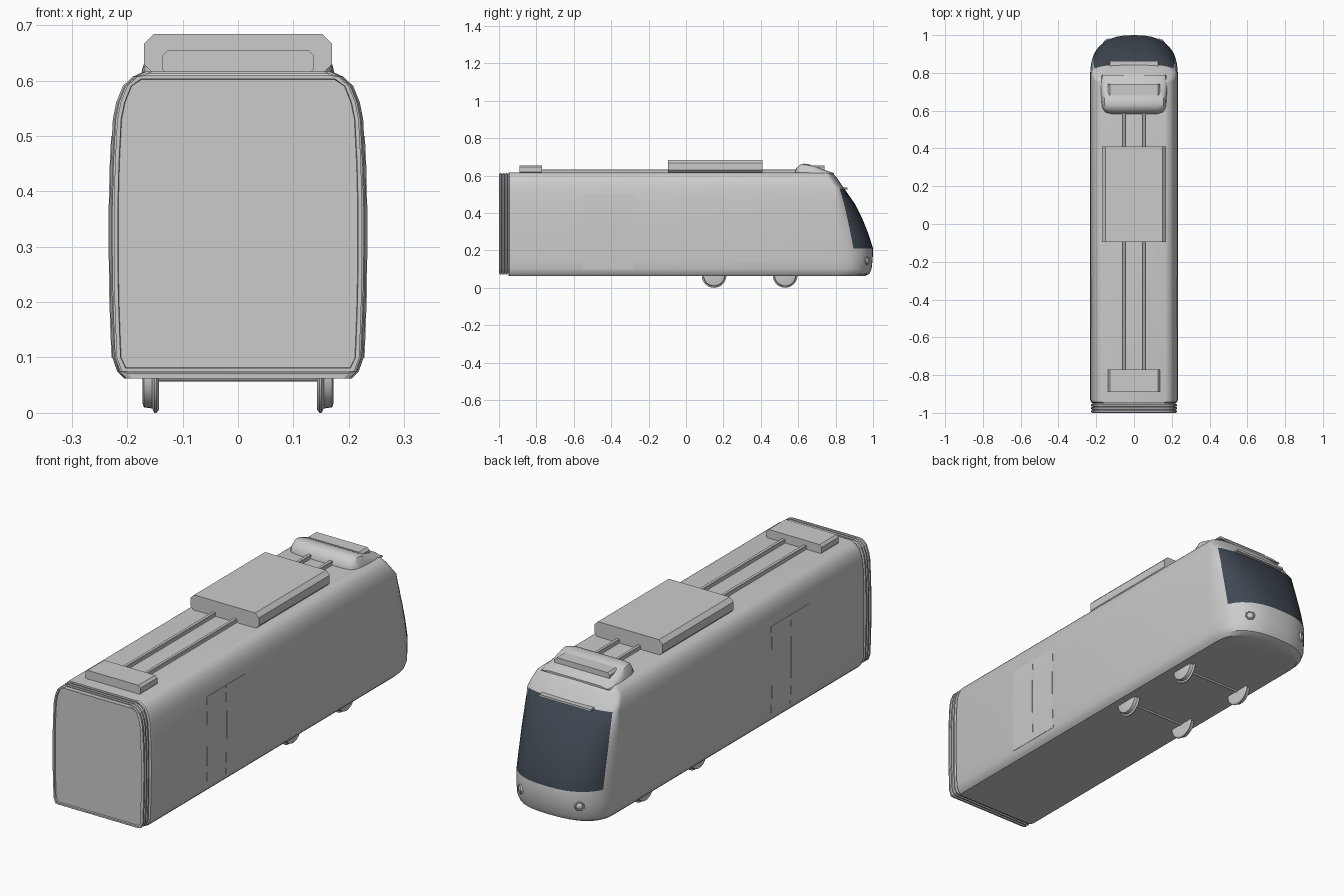
import bpy, bmesh, math
from mathutils import Vector, Matrix

cube = bpy.data.objects.get("Cube")
if cube:
    bpy.data.objects.remove(cube, do_unlink=True)


def material(name, rgb):
    m = bpy.data.materials.new(name)
    m.use_nodes = True
    m.diffuse_color = (*rgb, 1)
    m.node_tree.nodes["Principled BSDF"].inputs["Base Color"].default_value = (*rgb, 1)
    return m


GREY = material("light grey", (0.6, 0.6, 0.6))
GLASS = material("dark glass", (0.05, 0.065, 0.085))


def finish(name, bm, mats=(GREY,), smooth=True):
    bmesh.ops.recalc_face_normals(bm, faces=bm.faces[:])
    mesh = bpy.data.meshes.new(name)
    bm.to_mesh(mesh)
    bm.free()
    ob = bpy.data.objects.new(name, mesh)
    bpy.context.collection.objects.link(ob)
    for m in mats:
        mesh.materials.append(m)
    if smooth:
        bpy.ops.object.select_all(action="DESELECT")
        ob.select_set(True)
        bpy.context.view_layer.objects.active = ob
        bpy.ops.object.shade_smooth_by_angle(angle=math.radians(32))
    return ob


def loft(bm, rings, caps=True):
    rows = [[bm.verts.new(p) for p in ring] for ring in rings]
    n = len(rows[0])
    for a, b in zip(rows, rows[1:]):
        for i in range(n):
            j = (i + 1) % n
            bm.faces.new((a[i], a[j], b[j], b[i]))
    if caps:
        bm.faces.new(rows[0])
        bm.faces.new(rows[-1])


def chamfer_box(name, x, y0, y1, z0, z1, cut):
    # Extruded outline with cut corners
    outline = [(-x + cut, z0), (x - cut, z0), (x, z0 + cut), (x, z1 - cut),
               (x - cut, z1), (-x + cut, z1), (-x, z1 - cut), (-x, z0 + cut)]
    bm = bmesh.new()
    loft(bm, [[(px, y, pz) for px, pz in outline] for y in (y0, y1)])
    return finish(name, bm, smooth=False)


# Body levels: height, half width, nose tip, windscreen side edge
LEVELS = [(.062, .205, .955, .88), (.075, .218, .98, .895), (.10, .227, .992, .9),
          (.15, .229, .998, .9), (.21, .231, 1.0, .895), (.29, .232, .975, .88),
          (.37, .232, .943, .863), (.45, .230, .902, .845), (.53, .226, .846, .822),
          (.56, .220, .825, .80), (.59, .208, .805, .78), (.607, .19, .79, .77),
          (.616, .17, .78, .76)]
POWER = 2.5
STEPS = [0, .12, .25, .38, .5, .62, .74, .84, .91, .96, .99]


def nose_point(w, tip, edge, k):
    start = 2 * edge - tip
    return w * (1 - k ** POWER) ** (1 / POWER), start + k * (tip - start)


def body_ring(z, w, tip, edge):
    half = [(w - .014, -.948), (w - .004, -.943), (w, -.93)]
    half += [nose_point(w, tip, edge, k) for k in STEPS]
    pts = half + [(0, tip)] + [(-x, y) for x, y in reversed(half)]
    return [(x, y, z) for x, y in pts]


bm = bmesh.new()
loft(bm, [body_ring(*lv) for lv in LEVELS])
for f in bm.faces:
    zs = [v.co.z for v in f.verts]
    # Windscreen wraps the nose beyond its side edge
    if min(zs) > .2 and max(zs) < .535:
        edge = {lv[0]: lv[3] for lv in LEVELS}
        if all(v.co.y > min(edge.items(), key=lambda e: abs(e[0] - v.co.z))[1] - .002
               for v in f.verts):
            f.material_index = 1
finish("body", bm, (GREY, GLASS))


# Rear gangway: ribbed tube with a slightly recessed end panel
def gangway_ring(y, inset):
    side = [(max(w - inset, 0), min(max(z, .066 + inset), .618 - inset))
            for z, w, _, _ in LEVELS]
    return [(x, y, z) for x, z in side] + [(-x, y, z) for x, z in reversed(side)]


bm = bmesh.new()
ribs = [(-.93, .012)]
for i in range(3):
    y = -.952 - .016 * i
    ribs += [(y, .012), (y - .004, .005), (y - .011, .005), (y - .015, .012)]
ribs += [(-1, .008), (-1, .015), (-.992, .016)]
loft(bm, [gangway_ring(*r) for r in ribs])
finish("gangway", bm, smooth=False)

# Roof equipment
chamfer_box("roof_unit_large", .17, -.095, .41, .612, .684, .018)
chamfer_box("roof_unit_rear", .137, -.89, -.77, .61, .655, .01)
chamfer_box("roof_unit_front", .137, .68, .74, .61, .655, .01)
for side, s in (("left", 1), ("right", -1)):
    rail = chamfer_box("roof_rail_" + side, .008, -.78, .62, .608, .633, .002)
    rail.location.x = s * .053

# Fairing rising behind the cab roof
bm = bmesh.new()
rings = []
for y, w, top in [(.582, .12, .622), (.592, .15, .642), (.61, .162, .658), (.63, .167, .664),
                  (.66, .169, .660), (.69, .171, .648), (.73, .172, .634), (.79, .165, .614)]:
    half = [(w + .005, .605), (w, .605 + (top - .605) * .5), (w - .012, top - .006), (w - .035, top)]
    rings.append([(x, y, z) for x, z in half] + [(-x, y, z) for x, z in reversed(half)])
loft(bm, rings)
finish("roof_fairing", bm)

# Wheels with inner flange, and axles
for pos, y in (("front", .53), ("rear", .15)):
    for side, s in (("left", 1), ("right", -1)):
        bm = bmesh.new()
        loft(bm, [[(s * x, y + r * math.cos(a * math.tau / 32), .066 + r * math.sin(a * math.tau / 32))
                   for a in range(32)]
                  for x, r in [(.143, .06), (.147, .066), (.151, .066), (.155, .058), (.17, .056), (.172, .05)]])
        finish(f"wheel_{pos}_{side}", bm)
    bm = bmesh.new()
    bmesh.ops.create_cone(bm, segments=12, radius1=.007, radius2=.007, depth=.3, cap_ends=True,
                          matrix=Matrix.Translation((0, y, .064)) @ Matrix.Rotation(math.pi / 2, 4, "Y"))
    finish("axle_" + pos, bm)


def wall(z):
    for a, b in zip(LEVELS, LEVELS[1:]):
        if a[0] <= z <= b[0]:
            return a[1] + (b[1] - a[1]) * (z - a[0]) / (b[0] - a[0])


# Doors: two thin leaves per side, following the wall
for side, s in (("left", 1), ("right", -1)):
    for leaf, y0, y1 in (("front", -.413, -.28), ("rear", -.55, -.417)):
        bm = bmesh.new()
        loft(bm, [[(s * (wall(z) + d), y, z) for d, y in
                   ((-.004, y0), (.0015, y0), (.0015, y1), (-.004, y1))]
                  for z in (.1, .15, .21, .29, .37, .45, .5)])
        finish(f"door_{side}_{leaf}", bm, smooth=False)

# Headlights: ring and domed lens set on the nose
lx, ly = nose_point(.229, .998, .9, .85)
for side, s in (("left", 1), ("right", -1)):
    normal = Vector((s * .6, .8, 0))
    place = Matrix.Translation((s * lx, ly, .145)) @ normal.to_track_quat("Z", "Y").to_matrix().to_4x4()
    bm = bmesh.new()
    profile = [(.021, -.006), (.021, .001), (.019, .004), (.016, .004), (.014, .001),
               (.012, .003), (.008, .006), (.003, .007)]
    loft(bm, [[place @ Vector((r * math.cos(a * math.tau / 24), r * math.sin(a * math.tau / 24), h))
               for a in range(24)] for r, h in profile])
    finish("headlight_" + side, bm)

# Strip above the windscreen
chamfer_box("windscreen_strip", .13, .835, .863, .526, .536, .002)
